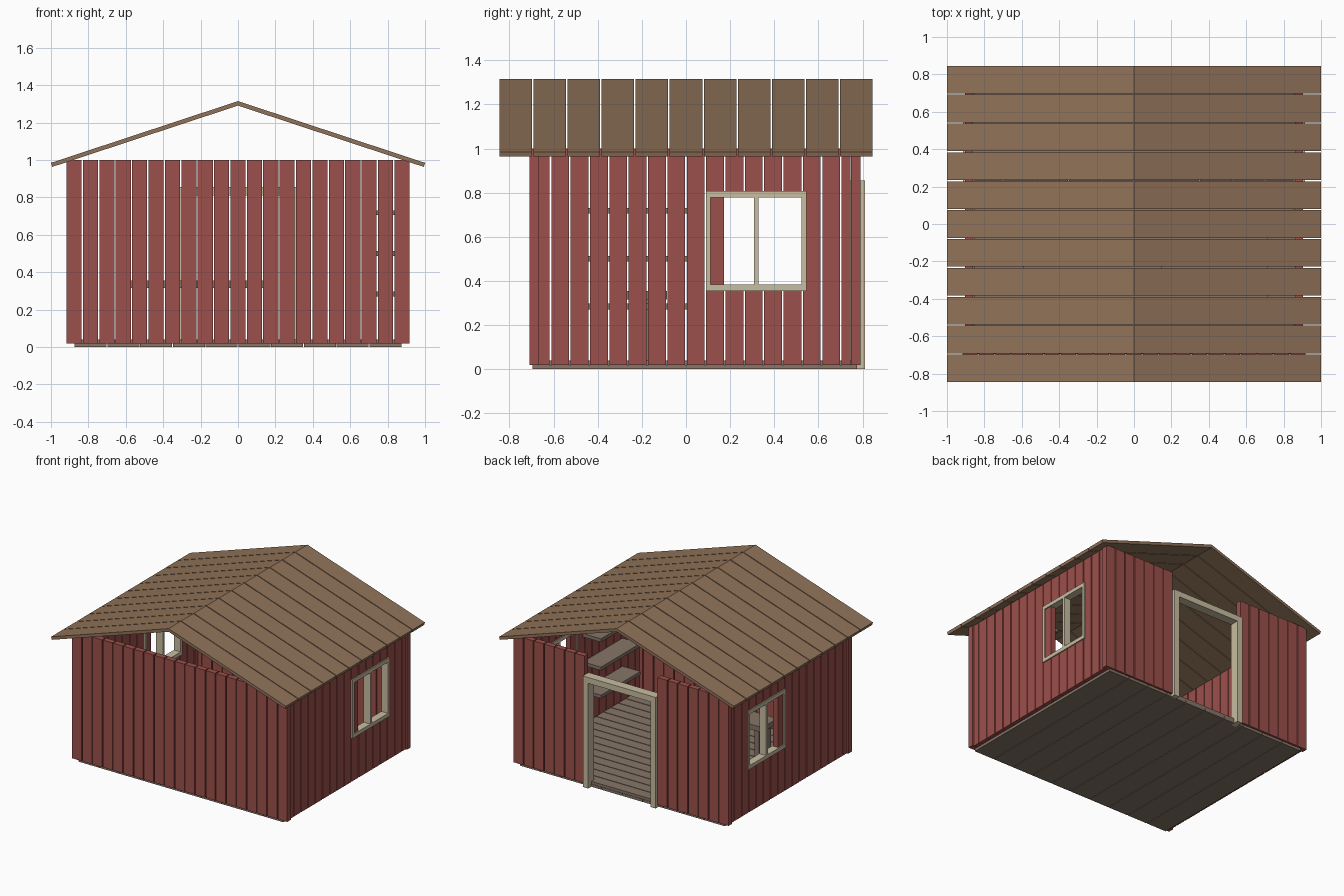
import bpy, bmesh
from mathutils import Vector

if "Cube" in bpy.data.objects:
    bpy.data.objects.remove(bpy.data.objects["Cube"])


def material(name, rgb):
    m = bpy.data.materials.new(name)
    m.diffuse_color = (*rgb, 1)
    m.use_nodes = True
    m.node_tree.nodes["Principled BSDF"].inputs["Base Color"].default_value = m.diffuse_color
    return m


RED = material("red_paint", (0.33, 0.08, 0.07))
BROWN = material("roof_wood", (0.28, 0.17, 0.10))
CREAM = material("frame_paint", (0.58, 0.51, 0.36))
GREY = material("floor_wood", (0.24, 0.18, 0.14))


def prism(bm, profile, direction):
    """Extrude a closed polygon along a direction."""
    face = bm.faces.new([bm.verts.new(p) for p in profile])
    ext = bmesh.ops.extrude_face_region(bm, geom=[face])
    verts = [g for g in ext["geom"] if isinstance(g, bmesh.types.BMVert)]
    bmesh.ops.translate(bm, verts=verts, vec=Vector(direction))


def finish(name, bm, mat):
    bmesh.ops.recalc_face_normals(bm, faces=bm.faces)
    me = bpy.data.meshes.new(name)
    bm.to_mesh(me)
    bm.free()
    me.materials.append(mat)
    ob = bpy.data.objects.new(name, me)
    bpy.context.collection.objects.link(ob)
    return ob


def boxes(name, items, mat):
    """One object from boxes given as (x0, x1, y0, y1, z0, z1)."""
    bm = bmesh.new()
    for x0, x1, y0, y1, z0, z1 in items:
        prism(bm, [(x0, y0, z0), (x1, y0, z0), (x1, y1, z0), (x0, y1, z0)],
              (0, 0, z1 - z0))
    return finish(name, bm, mat)


def strips(a, b, n, gap):
    """Split a..b into n strips separated by a gap."""
    p = (b - a) / n
    return [(a + i * p + gap / 2, a + (i + 1) * p - gap / 2) for i in range(n)]


# floor: lower planks along y, upper planks along x
boxes("floor_base", [(a, b, -0.695, 0.775, 0, 0.02)
                     for a, b in strips(-0.875, 0.875, 10, 0.004)], GREY)
boxes("floor_planks", [(-0.855, 0.855, a, b, 0.02, 0.04)
                       for a, b in strips(-0.665, 0.775, 16, 0.006)], GREY)

# front and back walls, the back one leaves a door opening
boards = strips(-0.92, 0.92, 21, 0.007)
boxes("front_wall", [(a, b, -0.71, -0.667, 0.02, 1.0) for a, b in boards], RED)
boxes("back_wall", [(a, b, 0.747, 0.79, 0.02, 1.0) for a, b in boards
                    if abs(a + b) / 2 > 0.31], RED)

# side walls with window openings, and window frames
for side, s in (("left", -1), ("right", 1)):
    xi, xo = sorted((s * 0.862, s * 0.904))
    wall = []
    for a, b in strips(-0.7016, 0.7893, 17, 0.007):
        a, b = max(a, -0.665), min(b, 0.745)
        if b - a < 0.01:
            continue
        if 0.17 < (a + b) / 2 < 0.53:
            wall += [(xi, xo, a, b, 0.02, 0.37), (xi, xo, a, b, 0.795, 1.0)]
        else:
            wall.append((xi, xo, a, b, 0.02, 1.0))
    boxes(side + "_wall", wall, RED)

    fi, fo = sorted((s * 0.855, s * 0.913))
    boxes(side + "_window_frame", [
        (fi, fo, 0.09, 0.545, 0.355, 0.384),
        (fi, fo, 0.09, 0.545, 0.778, 0.807),
        (fi, fo, 0.09, 0.112, 0.384, 0.778),
        (fi, fo, 0.523, 0.545, 0.384, 0.778),
        (fi, fo, 0.307, 0.329, 0.384, 0.778)], CREAM)

# door frame
boxes("door_frame", [(-0.31, -0.265, 0.742, 0.812, 0, 0.81),
                     (0.265, 0.31, 0.742, 0.812, 0, 0.81),
                     (-0.31, 0.31, 0.742, 0.812, 0.81, 0.855)], CREAM)

# shelves on the right wall
boxes("shelves", [(0.71, 0.862, -0.46, 0.02, z - 0.013, z + 0.013)
                  for z in (0.284, 0.50, 0.718)], GREY)

# low bench
boxes("bench", [(-0.59, 0.15, -0.27, -0.085, 0.315, 0.355)]
      + [(x, x + 0.04, -0.25, -0.105, 0.04, 0.315) for x in (-0.55, 0.07)], GREY)

# gable roof planks
for side, s in (("left", -1), ("right", 1)):
    bm = bmesh.new()
    for a, b in strips(-0.849, 0.849, 11, 0.007):
        prism(bm, [(0, a, 1.315), (s, a, 0.985), (s * 0.994, a, 0.963),
                   (0, a, 1.291)], (0, b - a, 0))
    finish(side + "_roof", bm, BROWN)
